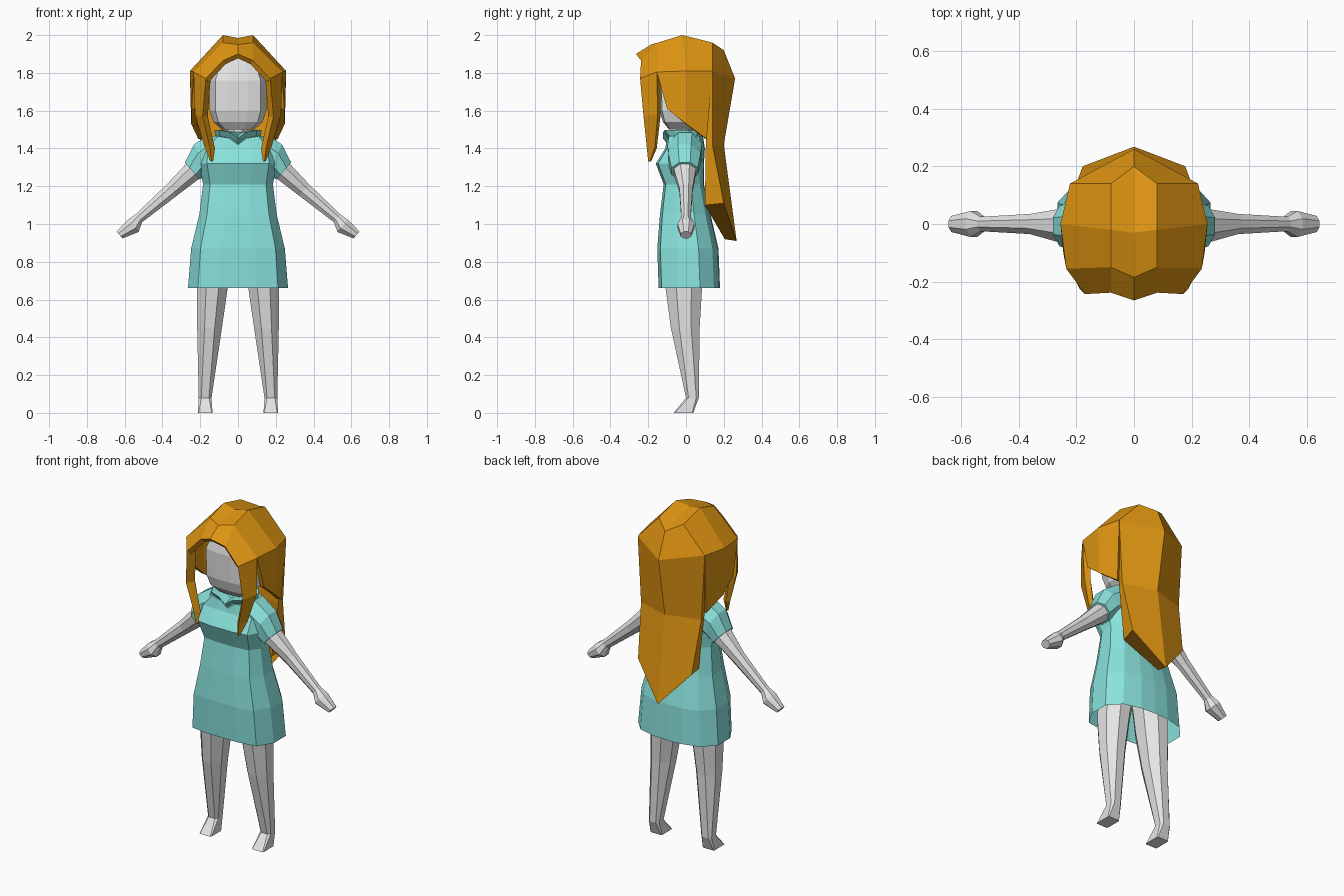
import bpy, bmesh
from mathutils import Vector


def material(name, rgb):
    m = bpy.data.materials.new(name)
    m.diffuse_color = (*rgb, 1)
    return m


SKIN = material("pale_grey", (0.78, 0.78, 0.78))
DRESS = material("turquoise", (0.25, 0.76, 0.72))
HAIR = material("golden_brown", (0.74, 0.3, 0.006))


def make(name, verts, faces, mat, mirror=False, outward_from=None):
    bm = bmesh.new()
    vs = [bm.verts.new(v) for v in verts]
    for f in faces:
        bm.faces.new([vs[i] for i in f])
    bmesh.ops.recalc_face_normals(bm, faces=bm.faces)
    if outward_from:
        c = Vector(outward_from)
        bm.normal_update()
        if sum(f.normal.dot(f.calc_center_median() - c) for f in bm.faces) < 0:
            bmesh.ops.reverse_faces(bm, faces=bm.faces)
    me = bpy.data.meshes.new(name)
    bm.to_mesh(me)
    bm.free()
    me.materials.append(mat)
    ob = bpy.data.objects.new(name, me)
    bpy.context.collection.objects.link(ob)
    if mirror:
        mod = ob.modifiers.new("mirror", 'MIRROR')
        mod.use_clip = True
    return ob


def loft(name, rings, mat, mirror=False, caps=(True, True), centre=None):
    n = len(rings[0])
    faces = [(r * n + i, r * n + (i + 1) % n, (r + 1) * n + (i + 1) % n, (r + 1) * n + i)
             for r in range(len(rings) - 1) for i in range(n)]
    if caps[0]:
        faces.append(tuple(range(n)))
    if caps[1]:
        faces.append(tuple((len(rings) - 1) * n + i for i in range(n)))
    return make(name, [p for r in rings for p in r], faces, mat, mirror, centre)


def octagon(k=0.41):
    return [(k, -1), (1, -k), (1, k), (k, 1), (-k, 1), (-1, k), (-1, -k), (-k, -1)]


def symmetric(half):
    return half + [(-x, y, z) for x, y, z in reversed(half) if x > 0]


BODY = [(0, -1), (0.35, -1), (0.8, -0.9), (1, -0.35), (1, 0.35),
        (0.75, 0.8), (0.35, 0.97), (0, 1)]


def body_ring(z, rx, y0, y1, drop=0):
    yc, ry = (y0 + y1) / 2, (y1 - y0) / 2
    return symmetric([(rx * a, yc + ry * b, z - drop * max(0, 1 - 2.2 * a) * (b < 0))
                      for a, b in BODY])


# Dress: open skirt, waist, overhanging bodice and a dipped neckline
loft("dress", [body_ring(*r) for r in [
    (0.66, 0.265, -0.145, 0.18), (0.87, 0.248, -0.152, 0.172),
    (1.05, 0.205, -0.138, 0.13), (1.21, 0.185, -0.118, 0.095),
    (1.32, 0.205, -0.16, 0.095), (1.40, 0.2, -0.11, 0.1),
    (1.465, 0.135, -0.1, 0.09, 0.045)]], DRESS, caps=(False, True), centre=(0, 0, 1))

# Collar flaring out above the neckline
loft("collar", [body_ring(*r) for r in [
    (1.465, 0.12, -0.095, 0.075, 0.045), (1.497, 0.125, -0.122, 0.08, 0.045),
    (1.49, 0.07, -0.07, 0.05, 0.02)]], DRESS)


# Sleeves and arms: octagonal sections leaning across the arm direction
def arm_ring(x, z, w, h, y=0, u=(0.66, 0.75)):
    return [(x + u[0] * w * a, y + h * b, z + u[1] * w * a) for a, b in octagon()]


loft("sleeve", [arm_ring(0.13, 1.385, 0.1, 0.09, -0.005, (0.1, 0.99)),
                arm_ring(0.195, 1.345, 0.085, 0.085, -0.008, (0.45, 0.89)),
                arm_ring(0.242, 1.28, 0.06, 0.07, -0.007)], DRESS, True)
loft("arm", [arm_ring(0.215, 1.30, 0.05, 0.06, -0.007),
             arm_ring(0.245, 1.275, 0.052, 0.058, -0.006),
             arm_ring(0.35, 1.18, 0.04, 0.035),
             arm_ring(0.525, 1.03, 0.027, 0.025),
             arm_ring(0.555, 0.99, 0.043, 0.045),
             arm_ring(0.627, 0.942, 0.024, 0.028)], SKIN, True)


# Legs ending in small wedge feet
def leg_ring(z, x0, x1, y0, y1, k=0.41):
    return [((x0 + x1) / 2 + (x1 - x0) / 2 * a, (y0 + y1) / 2 + (y1 - y0) / 2 * b, z)
            for a, b in octagon(k)]


loft("leg", [leg_ring(*r) for r in [
    (0.92, 0.01, 0.2, -0.11, 0.11), (0.66, 0.055, 0.217, -0.108, 0.085),
    (0.45, 0.085, 0.216, -0.08, 0.072), (0.08, 0.14, 0.208, 0.0, 0.068, 0.6),
    (0.0, 0.135, 0.212, -0.065, 0.038, 0.9)]], SKIN, True)

# Head and neck
loft("head", [body_ring(*r) for r in [
    (1.50, 0.085, -0.09, 0.04), (1.54, 0.13, -0.122, 0.08),
    (1.60, 0.15, -0.14, 0.12), (1.76, 0.15, -0.145, 0.13),
    (1.85, 0.115, -0.125, 0.11), (1.91, 0.05, -0.07, 0.06)]], SKIN)
loft("neck", [leg_ring(1.42, -0.055, 0.055, -0.05, 0.05),
              leg_ring(1.54, -0.05, 0.05, -0.05, 0.05)], SKIN)

# Hair cap: crown grid, side panels and nape, thickened inward
cap = [(0, 0.2, 1.92), (0.08, 0.14, 1.96), (0.222, 0.14, 1.81), (0.21, 0.11, 1.45),
       (0, -0.03, 1.985), (0.08, -0.02, 2.0), (0.255, 0.0, 1.81), (0.248, 0.0, 1.53),
       (0, -0.185, 1.95), (0.08, -0.15, 1.96), (0.235, -0.155, 1.805), (0.245, -0.1, 1.61),
       (0, -0.265, 1.9), (0.08, -0.238, 1.865), (0.17, -0.243, 1.77), (0, 0.26, 1.77)]
cap_faces = [(r * 4 + c, r * 4 + c + 1, r * 4 + c + 5, r * 4 + c + 4)
             for r in range(3) for c in range(3) if (r, c) != (2, 2)]
cap_faces.append((0, 15, 2, 1))
hair = make("hair_cap", cap, cap_faces, HAIR, True, (0, 0, 1.65))
thick = hair.modifiers.new("thickness", 'SOLIDIFY')
thick.thickness = 0.03
thick.offset = -1

# Long back hair tapering to a point
loft("back_hair", [symmetric(r) for r in [
    [(0, 0.12, 1.78), (0.205, 0.1, 1.80), (0.222, 0.14, 1.81), (0, 0.26, 1.77)],
    [(0, 0.11, 1.42), (0.195, 0.105, 1.43), (0.2, 0.14, 1.42), (0, 0.2, 1.42)],
    [(0, 0.205, 0.92), (0.155, 0.1, 1.1), (0.178, 0.2, 1.11), (0, 0.268, 0.91)]]], HAIR)

# Front locks framing the face
loft("front_lock", [
    [(0.17, -0.243, 1.77), (0.235, -0.155, 1.805), (0.2, -0.135, 1.79), (0.145, -0.19, 1.77)],
    [(0.188, -0.225, 1.57), (0.228, -0.15, 1.58), (0.195, -0.135, 1.57), (0.16, -0.18, 1.57)],
    [(0.15, -0.208, 1.41), (0.178, -0.165, 1.41), (0.155, -0.155, 1.40), (0.122, -0.18, 1.40)],
    [(0.14, -0.2, 1.33), (0.148, -0.19, 1.335), (0.142, -0.183, 1.335), (0.132, -0.192, 1.33)]],
    HAIR, True)
